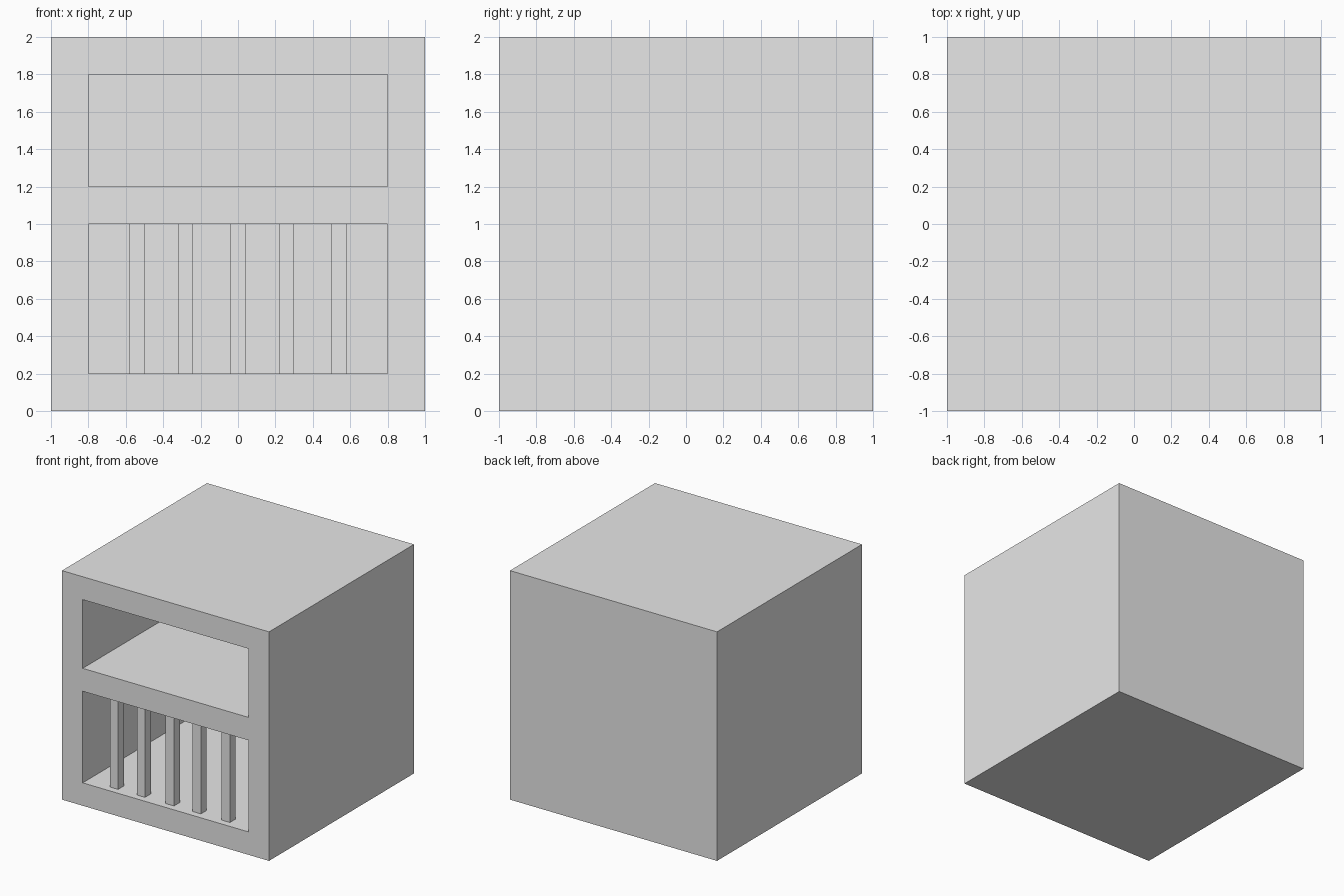
import bpy

default_cube = bpy.data.objects.get("Cube")
if default_cube:
    bpy.data.objects.remove(default_cube, do_unlink=True)

# Single plain grey
grey = bpy.data.materials.new("light_grey")
grey.use_nodes = True
colour = (0.8, 0.8, 0.8, 1)
grey.diffuse_color = colour
grey.node_tree.nodes["Principled BSDF"].inputs["Base Color"].default_value = colour


def box(name, low, high):
    """Axis-aligned box between two opposite corners."""
    centre = [(a + b) / 2 for a, b in zip(low, high)]
    bpy.ops.mesh.primitive_cube_add(size=1, location=centre)
    obj = bpy.context.object
    obj.name = name
    obj.scale = [b - a for a, b in zip(low, high)]
    bpy.ops.object.transform_apply(location=False, rotation=False, scale=True)
    obj.data.materials.append(grey)
    return obj


def carve(target, cutter):
    """Subtract the cutter from the target and discard it."""
    cutter.hide_render = True
    cut = target.modifiers.new("opening", "BOOLEAN")
    cut.operation = "DIFFERENCE"
    cut.solver = "EXACT"
    cut.object = cutter
    bpy.context.view_layer.objects.active = target
    bpy.ops.object.modifier_apply(modifier=cut.name)
    bpy.data.objects.remove(cutter, do_unlink=True)


# Outer body with an open upper chamber and a barred lower one
wall = 0.2
inner = 1 - wall
body = box("body", (-1, -1, 0), (1, 1, 2))
for name, bottom, top in (("lower_chamber", 0.2, 1.0), ("upper_chamber", 1.2, 1.8)):
    carve(body, box(name, (-inner, -1.1, bottom), (inner, inner, top)))

# Square bars standing just inside the lower opening
half = 0.04
bar_y = -0.9
for i, x in enumerate((-0.54, -0.28, 0, 0.26, 0.54)):
    box(f"bar_{i + 1}", (x - half, bar_y - half, 0.2), (x + half, bar_y + half, 1.0))
